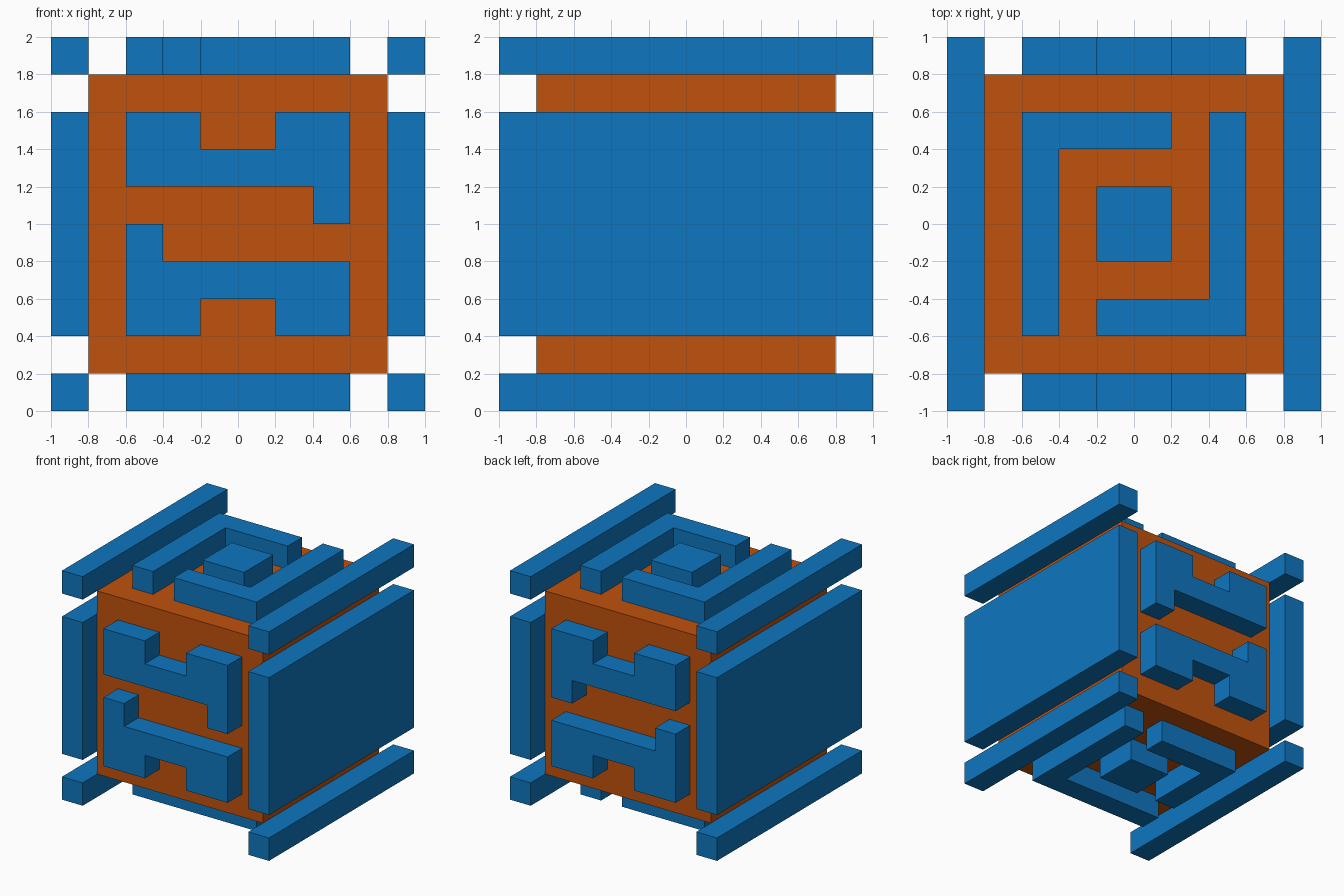
import bpy, bmesh

cube = bpy.data.objects.get("Cube")
if cube:
    bpy.data.objects.remove(cube, do_unlink=True)


def make_material(name, rgb):
    mat = bpy.data.materials.new(name)
    mat.use_nodes = True
    mat.diffuse_color = (*rgb, 1)
    bsdf = next(n for n in mat.node_tree.nodes if n.type == 'BSDF_PRINCIPLED')
    bsdf.inputs["Base Color"].default_value = (*rgb, 1)
    return mat


BLUE = make_material("blue", (0.0044, 0.181, 0.521))
ORANGE = make_material("orange", (0.527, 0.084, 0.004))


def prism(name, outline, axis, lo, hi, mat=BLUE):
    """Extrude a 2D outline along y (outline is x, z) or z (outline is x, y)."""
    bm = bmesh.new()
    place = {'y': lambda u, v: (u, lo, v), 'z': lambda u, v: (u, v, lo)}[axis]
    face = bm.faces.new([bm.verts.new(place(u, v)) for u, v in outline])
    new = bmesh.ops.extrude_face_region(bm, geom=[face])["geom"]
    step = (0, hi - lo, 0) if axis == 'y' else (0, 0, hi - lo)
    bmesh.ops.translate(bm, vec=step, verts=[g for g in new if isinstance(g, bmesh.types.BMVert)])
    bmesh.ops.recalc_face_normals(bm, faces=bm.faces)
    mesh = bpy.data.meshes.new(name)
    bm.to_mesh(mesh)
    bm.free()
    mesh.materials.append(mat)
    obj = bpy.data.objects.new(name, mesh)
    bpy.context.collection.objects.link(obj)
    return obj


def rect(u0, u1, v0, v1):
    return [(u0, v0), (u1, v0), (u1, v1), (u0, v1)]


# Core block
prism("core", rect(-0.8, 0.8, -0.8, 0.8), 'z', 0.2, 1.8, ORANGE)

# Side panels and edge rails
for side, s in (("right", -1), ("left", 1)):
    x0, x1 = sorted((0.8 * s, 1.0 * s))
    for part, z0, z1 in (("lower_rail", 0, 0.2), ("side_panel", 0.4, 1.6), ("upper_rail", 1.8, 2)):
        prism(f"{side}_{part}", rect(x0, x1, -1, 1), 'z', z0, z1)

# Raised plates on front and back; the lower one is the upper turned half round
upper = [(-0.6, 1.2), (0.4, 1.2), (0.4, 1.0), (0.6, 1.0), (0.6, 1.6), (0.2, 1.6),
         (0.2, 1.4), (-0.2, 1.4), (-0.2, 1.6), (-0.6, 1.6)]
lower = [(-x, 2 - z) for x, z in upper]
for end, y0, y1 in (("front", -1, -0.8), ("back", 0.8, 1)):
    prism(f"{end}_upper_plate", upper, 'y', y0, y1)
    prism(f"{end}_lower_plate", lower, 'y', y0, y1)

# Top maze: two matching hooks around a square
hook = [(-0.6, -0.6), (-0.4, -0.6), (-0.4, 0.4), (0.2, 0.4), (0.2, 0.6), (-0.6, 0.6)]
prism("top_right_hook", hook, 'z', 1.8, 2)
prism("top_left_hook", [(-x, -y) for x, y in hook], 'z', 1.8, 2)

# Bottom maze: a long and a short hook around a square
long_hook = [(-0.6, -0.6), (0.6, -0.6), (0.6, 0.6), (0.4, 0.6), (0.4, -0.4), (-0.6, -0.4)]
short_hook = [(-0.6, -0.2), (-0.4, -0.2), (-0.4, 0.4), (0.2, 0.4), (0.2, 0.6), (-0.6, 0.6)]
prism("bottom_long_hook", long_hook, 'z', 0, 0.2)
prism("bottom_short_hook", short_hook, 'z', 0, 0.2)

# Centre squares
for name, z in (("bottom_square", 0), ("top_square", 1.8)):
    prism(name, rect(-0.2, 0.2, -0.2, 0.2), 'z', z, z + 0.2)
